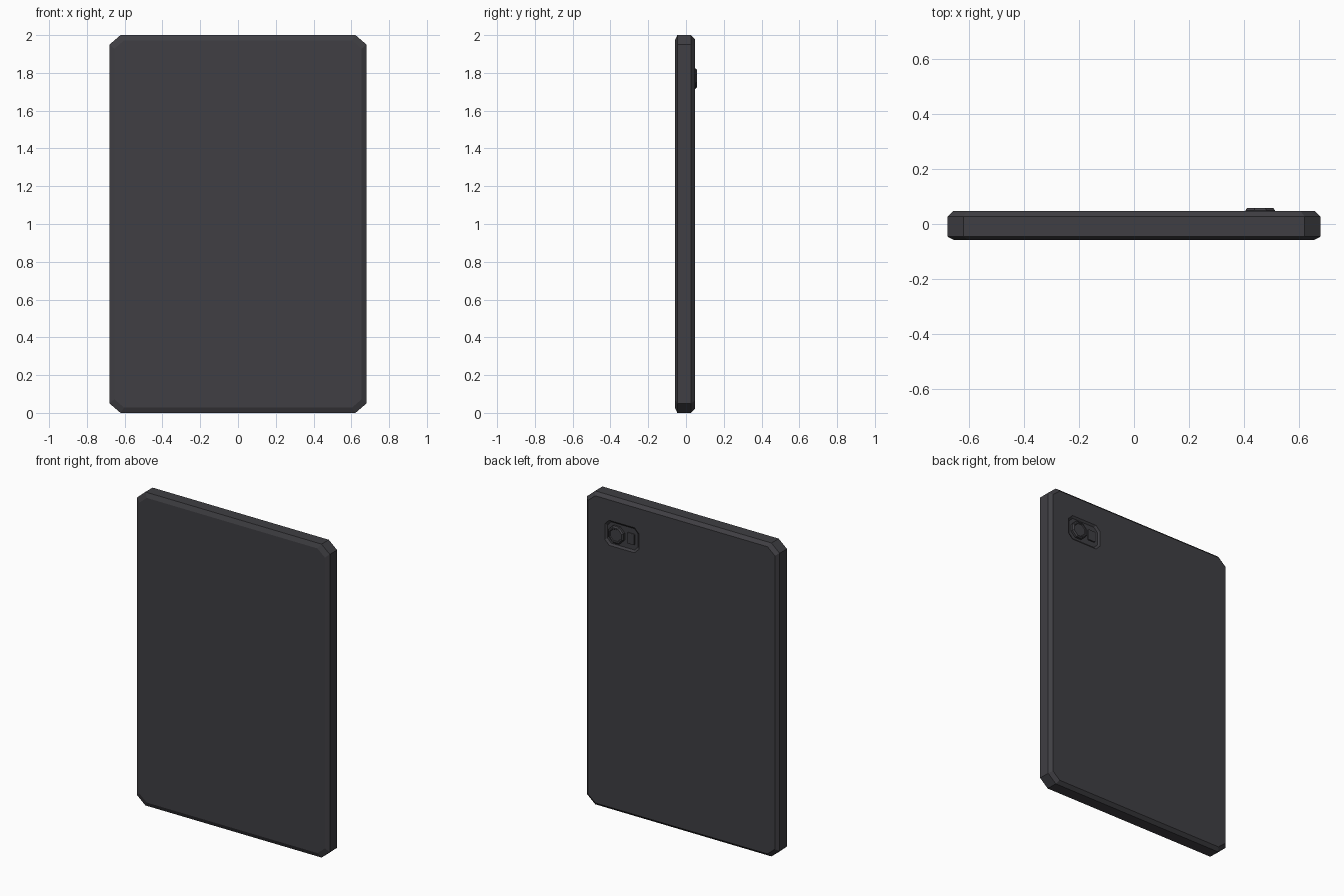
import bpy, bmesh

if "Cube" in bpy.data.objects:
    bpy.data.objects.remove(bpy.data.objects["Cube"])


def material(name, rgb):
    m = bpy.data.materials.new(name)
    m.diffuse_color = (*rgb, 1)
    m.use_nodes = True
    m.node_tree.nodes["Principled BSDF"].inputs["Base Color"].default_value = m.diffuse_color
    return m


charcoal = material("charcoal", (0.050, 0.049, 0.056))


def loft(name, cx, cz, rings):
    """Chamfered-rectangle rings (y, half width, half height, cut x, cut z), capped at both ends."""
    bm = bmesh.new()
    loops = []
    for y, w, h, a, b in rings:
        pts = [(w, b - h), (w, h - b), (w - a, h), (a - w, h),
               (-w, h - b), (-w, b - h), (a - w, -h), (w - a, -h)]
        loops.append([bm.verts.new((cx + x, y, cz + z)) for x, z in pts])
    for p, q in zip(loops, loops[1:]):
        for i in range(8):
            j = (i + 1) % 8
            bm.faces.new((p[i], p[j], q[j], q[i]))
    bm.faces.new(loops[0])
    bm.faces.new(loops[-1])
    bmesh.ops.recalc_face_normals(bm, faces=bm.faces)
    me = bpy.data.meshes.new(name)
    bm.to_mesh(me)
    bm.free()
    me.materials.append(charcoal)
    ob = bpy.data.objects.new(name, me)
    bpy.context.collection.objects.link(ob)
    return ob


# Slab body with bevelled front and back edges
body = loft("tablet_body", 0, 1, [
    (-0.059, 0.655, 0.972, 0.052, 0.044),
    (-0.046, 0.68, 1.0, 0.058, 0.05),
    (0.027, 0.68, 1.0, 0.058, 0.05),
    (0.047, 0.66, 0.98, 0.052, 0.044)])

# Shallow camera recess cut into the back
cutter = loft("camera_recess_cutter", 0.42, 1.77, [
    (0.037, 0.108, 0.068, 0.026, 0.026),
    (0.057, 0.132, 0.092, 0.034, 0.034)])
cutter.hide_render = True
cutter.hide_set(True)
cut = body.modifiers.new("camera_recess", 'BOOLEAN')
cut.operation = 'DIFFERENCE'
cut.solver = 'EXACT'
cut.object = cutter

# Octagonal camera lens with a sunken centre
loft("camera_lens", 0.46, 1.77, [
    (0.034, 0.054, 0.054, 0.032, 0.032),
    (0.050, 0.054, 0.054, 0.032, 0.032),
    (0.059, 0.047, 0.047, 0.028, 0.028),
    (0.059, 0.040, 0.040, 0.024, 0.024),
    (0.054, 0.036, 0.036, 0.021, 0.021)])

# Small flash window beside the lens
loft("camera_flash", 0.36, 1.77, [
    (0.034, 0.026, 0.034, 0.003, 0.003),
    (0.045, 0.026, 0.034, 0.003, 0.003),
    (0.047, 0.023, 0.031, 0.003, 0.003)])
